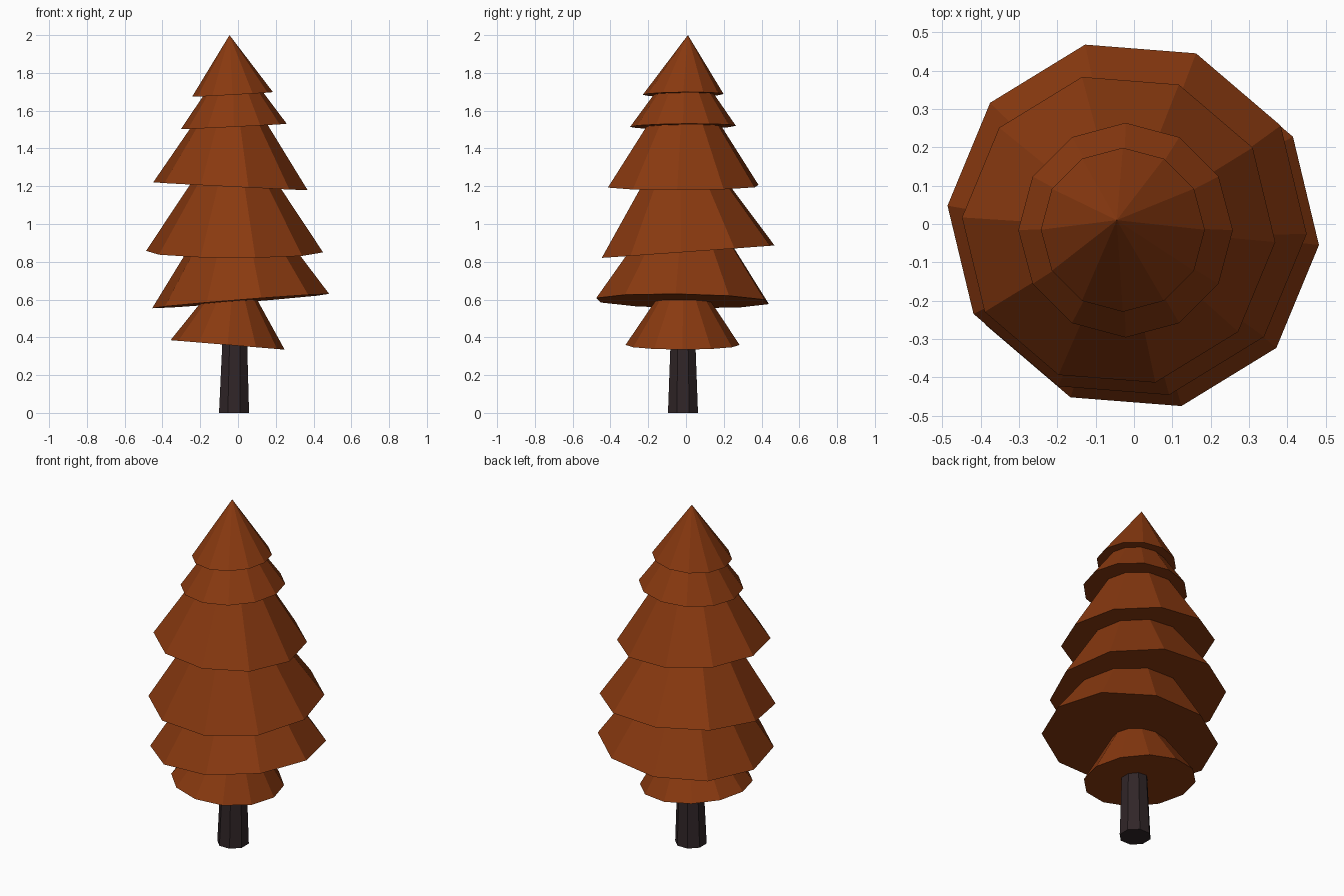
import bpy, bmesh, math
from mathutils import Vector

if "Cube" in bpy.data.objects:
    bpy.data.objects.remove(bpy.data.objects["Cube"])


def material(name, rgb):
    m = bpy.data.materials.new(name)
    m.diffuse_color = (*rgb, 1)
    m.use_nodes = True
    m.node_tree.nodes["Principled BSDF"].inputs["Base Color"].default_value = m.diffuse_color
    return m


foliage = material("rust_foliage", (0.25, 0.041, 0.005))
bark = material("dark_bark", (0.030, 0.019, 0.021))


def make_object(name, bm, mat):
    bmesh.ops.recalc_face_normals(bm, faces=bm.faces)
    me = bpy.data.meshes.new(name)
    bm.to_mesh(me)
    bm.free()
    me.materials.append(mat)
    ob = bpy.data.objects.new(name, me)
    bpy.context.collection.objects.link(ob)


def ring(bm, centre, radius, sides, phase=0.0, slope=(0, 0)):
    """Ring of vertices on a plane that rises by slope in x and y."""
    verts = []
    for i in range(sides):
        a = math.radians(phase) + math.tau * i / sides
        x, y = radius * math.cos(a), radius * math.sin(a)
        verts.append(bm.verts.new(Vector(centre) + Vector((x, y, x * slope[0] + y * slope[1]))))
    return verts


def tier(name, centre, radius, slope, apex, sides, phase):
    """Closed cone with a tilted base."""
    bm = bmesh.new()
    base = ring(bm, centre, radius, sides, phase, slope)
    tip = bm.verts.new(apex)
    bm.faces.new(base[::-1])
    for i in range(sides):
        bm.faces.new((base[i], base[(i + 1) % sides], tip))
    make_object(name, bm, foliage)


# Branch tiers, bottom to top: centre, radius, base slope, apex, sides, phase
tiers = [
    ((-0.055, -0.018, 0.360), 0.302, (-0.083, 0.000), (-0.015, -0.015, 0.81), 12, 0),
    ((0.014, -0.018, 0.592), 0.470, (0.080, -0.016), (-0.010, 0.000, 1.28), 10, -4.5),
    ((-0.018, 0.011, 0.854), 0.470, (-0.003, 0.072), (-0.020, -0.035, 1.56), 10, -4.5),
    ((-0.040, -0.015, 1.200), 0.410, (-0.051, 0.006), (-0.030, -0.010, 1.83), 10, -4.5),
    ((-0.022, -0.016, 1.517), 0.280, (0.050, 0.010), (-0.028, -0.005, 1.91), 12, 0),
    ((-0.029, -0.015, 1.686), 0.214, (0.057, 0.010), (-0.045, 0.010, 2.00), 12, 0),
]
for n, t in enumerate(tiers, 1):
    tier(f"branch_tier_{n}", *t)

# Tapered trunk, running up inside the lowest tier
bm = bmesh.new()
low = ring(bm, (-0.021, -0.016, 0), 0.086, 8, 22.5)
high = ring(bm, (-0.016, -0.016, 0.5), 0.066, 8, 22.5)
bm.faces.new(low[::-1])
bm.faces.new(high)
for i in range(8):
    j = (i + 1) % 8
    bm.faces.new((low[i], low[j], high[j], high[i]))
make_object("trunk", bm, bark)
